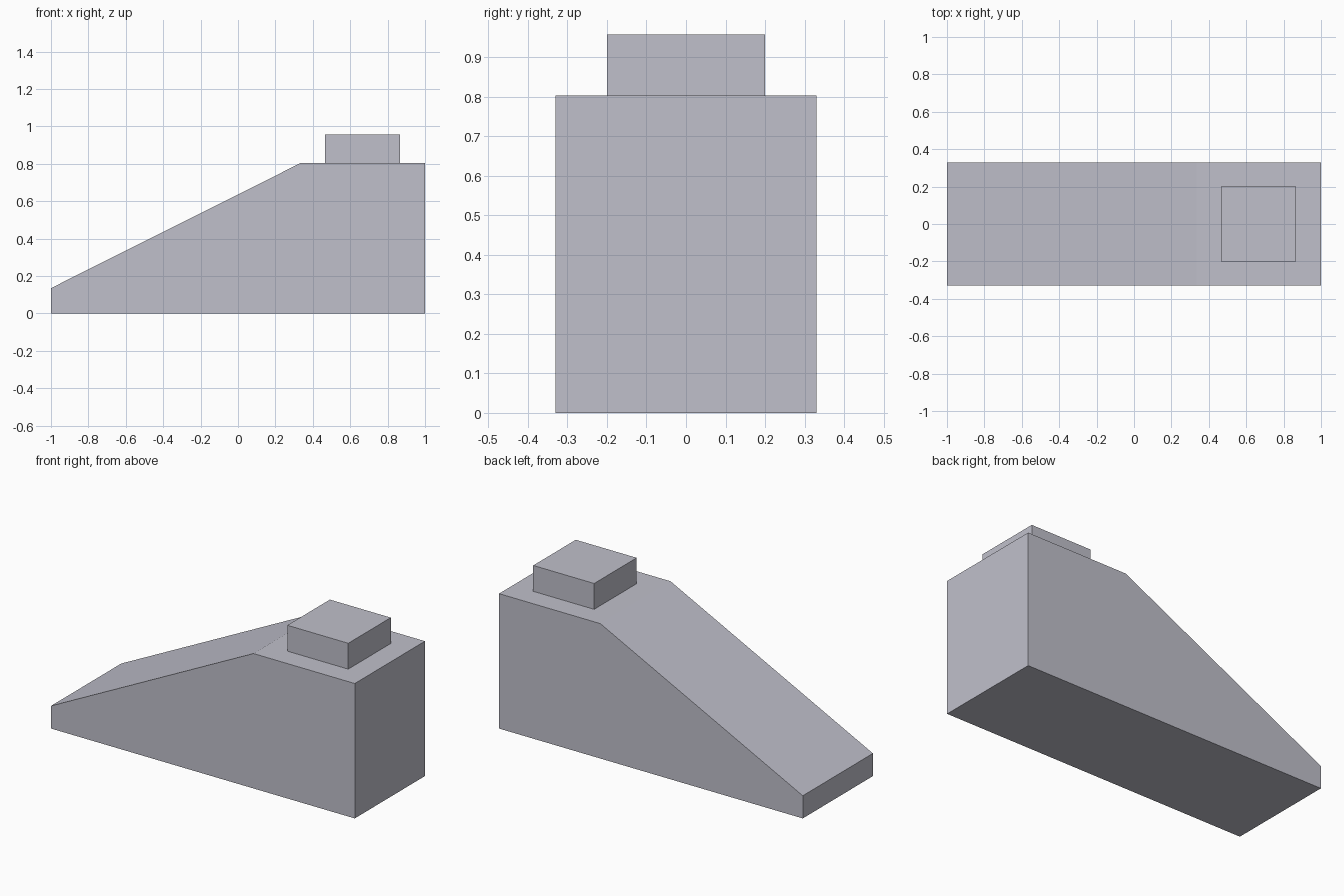
import bpy

if "Cube" in bpy.data.objects:
    bpy.data.objects.remove(bpy.data.objects["Cube"])

grey = bpy.data.materials.new("light cool grey")
grey.diffuse_color = (0.527, 0.527, 0.597, 1)
grey.use_nodes = True
grey.node_tree.nodes["Principled BSDF"].inputs["Base Color"].default_value = grey.diffuse_color


def extrude_profile(name, profile, half_width):
    """Extrude an x-z outline symmetrically along y."""
    n = len(profile)
    verts = [(x, y, z) for y in (-half_width, half_width) for x, z in profile]
    faces = [tuple(range(n)), tuple(range(2 * n - 1, n - 1, -1))]
    faces += [(i, i + n, (i + 1) % n + n, (i + 1) % n) for i in range(n)]
    mesh = bpy.data.meshes.new(name)
    mesh.from_pydata(verts, [], faces)
    mesh.materials.append(grey)
    obj = bpy.data.objects.new(name, mesh)
    bpy.context.collection.objects.link(obj)
    return obj


# Wedge body: low front lip, long slope, flat top
extrude_profile("sloped_body",
                [(-1, 0), (1, 0), (1, 0.803), (0.333, 0.803), (-1, 0.135)], 0.33)

# Square stud on the flat top
extrude_profile("top_stud",
                [(0.465, 0.803), (0.866, 0.803), (0.866, 0.957), (0.465, 0.957)], 0.2)
